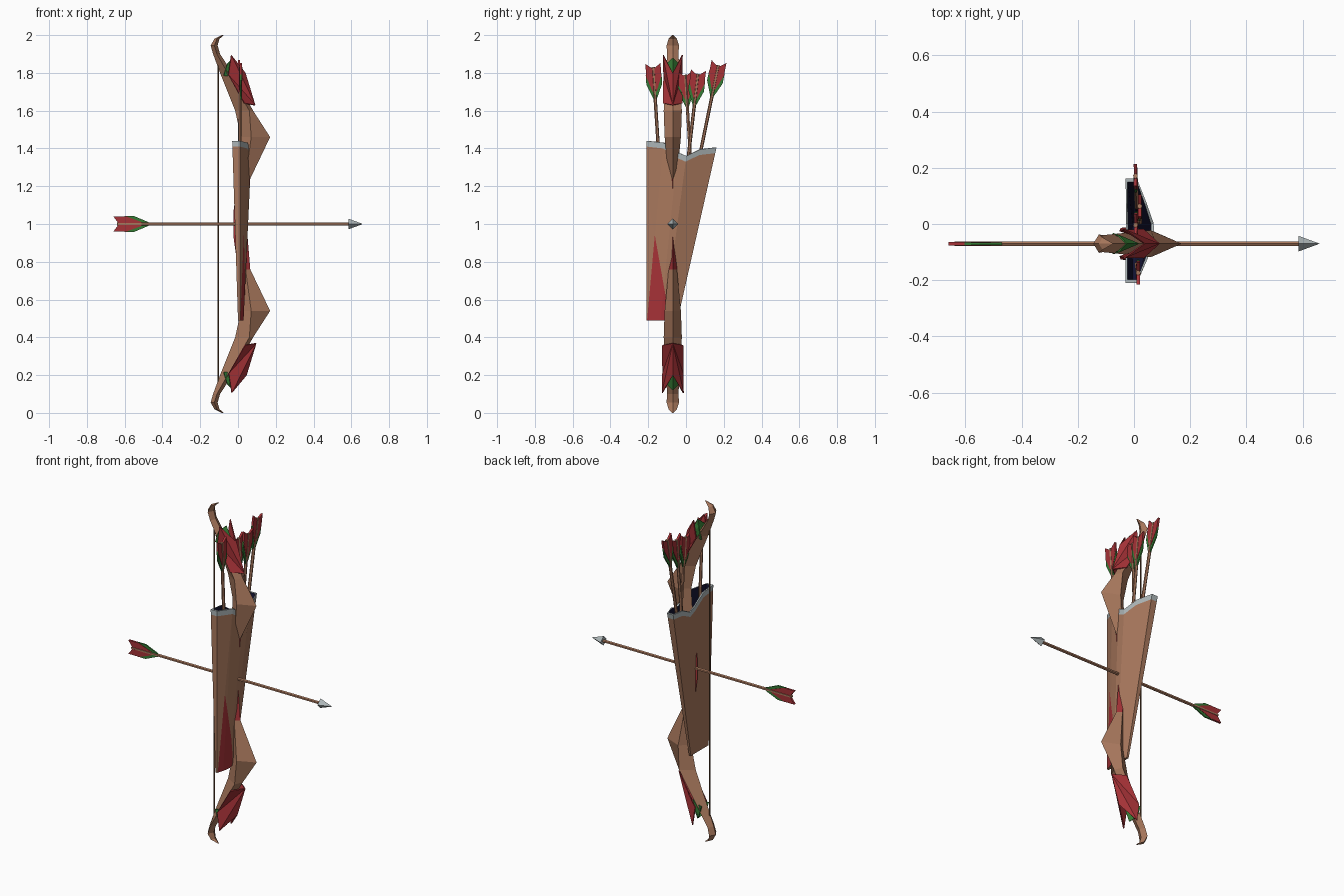
import bpy, bmesh, math
from mathutils import Vector, Matrix

if "Cube" in bpy.data.objects:
    bpy.data.objects.remove(bpy.data.objects["Cube"])

YB = -0.07  # plane of the bow


def material(name, rgb):
    m = bpy.data.materials.new(name)
    m.diffuse_color = (*rgb, 1)
    m.use_nodes = True
    m.node_tree.nodes["Principled BSDF"].inputs["Base Color"].default_value = m.diffuse_color
    return m


WOOD = material("brown wood", (0.40, 0.19, 0.11))
RED = material("red paint", (0.38, 0.032, 0.038))
GREEN = material("green paint", (0.035, 0.20, 0.035))
STEEL = material("pale steel", (0.42, 0.47, 0.48))
NAVY = material("navy lining", (0.006, 0.006, 0.03))
CORD = material("dark cord", (0.16, 0.075, 0.035))


def finish(bm, name, mats, normals=True):
    if normals:
        bmesh.ops.recalc_face_normals(bm, faces=bm.faces[:])
    me = bpy.data.meshes.new(name)
    bm.to_mesh(me)
    bm.free()
    for m in mats:
        me.materials.append(m)
    ob = bpy.data.objects.new(name, me)
    bpy.context.collection.objects.link(ob)
    return ob


def bridge(bm, a, b, mat=0):
    n = len(a)
    faces = []
    for i in range(n):
        f = bm.faces.new((a[i], a[(i + 1) % n], b[(i + 1) % n], b[i]))
        f.material_index = mat
        faces.append(f)
    return faces


def rod(name, p, q, r1, r2, mat, sides=6):
    p, q = Vector(p), Vector(q)
    bm = bmesh.new()
    rot = (q - p).to_track_quat('Z', 'Y').to_matrix().to_4x4()
    bmesh.ops.create_cone(bm, cap_ends=True, segments=sides, radius1=r1, radius2=r2,
                          depth=(q - p).length, matrix=Matrix.Translation((p + q) / 2) @ rot)
    return finish(bm, name, [mat])


# ---- bow: diamond section, rows are z, inner x, side x, outer x, half width
half = [(2.0, -0.085, -0.08, -0.075, 0.004),
        (1.98, -0.125, -0.112, -0.098, 0.022),
        (1.945, -0.145, -0.125, -0.108, 0.033),
        (1.90, -0.132, -0.112, -0.095, 0.030),
        (1.80, -0.095, -0.055, -0.03, 0.036),
        (1.60, -0.015, 0.06, 0.08, 0.048),
        (1.46, 0.015, 0.07, 0.17, 0.043),
        (1.24, 0.0, 0.04, 0.065, 0.022),
        (1.06, -0.025, 0.01, 0.05, 0.012)]
rows = half + [(2 - r[0], *r[1:]) for r in reversed(half)]
bm = bmesh.new()
rings = []
for z, xi, xs, xo, w in rows:
    rings.append([bm.verts.new(c) for c in
                  ((xi, YB, z), (xs, YB - w, z), (xo, YB, z), (xs, YB + w, z))])
for a, b in zip(rings, rings[1:]):
    mid = (a[0].co.z + b[0].co.z) / 2
    bridge(bm, a, b, 1 if abs(mid - 1) < 0.2 else 0)  # red grip
bm.faces.new(rings[0])
bm.faces.new(rings[-1])
finish(bm, "bow", [WOOD, RED])
rod("bow_string", (-0.105, YB, 0.1), (-0.105, YB, 1.9), 0.005, 0.005, CORD, 5)

# ---- painted feather plates folded over the outer ridge of each limb
RED_SHAPE = [(0.092, 0, 1.63), (0.04, 0, 1.80), (-0.035, 0.053, 1.895),
             (-0.05, 0.05, 1.79), (0.035, 0.052, 1.64)]
GREEN_SHAPE = [(0.02, 0, 1.78), (-0.025, 0, 1.88), (-0.055, 0.032, 1.85),
               (-0.075, 0.038, 1.785)]
for name, shape, mat in (("red_feather", RED_SHAPE, RED), ("green_feather", GREEN_SHAPE, GREEN)):
    for end in (1, -1):
        bm = bmesh.new()
        for side in (1, -1):
            v = [bm.verts.new((x, YB + side * y, 1 + end * (z - 1))) for x, y, z in shape]
            for i in range(1, len(v) - 1):
                tri = (v[0], v[i], v[i + 1])
                bm.faces.new(tri if side * end > 0 else tri[::-1])
        bmesh.ops.remove_doubles(bm, verts=bm.verts[:], dist=1e-4)
        ob = finish(bm, name + ("_upper" if end > 0 else "_lower"), [mat])
        s = ob.modifiers.new("thickness", 'SOLIDIFY')
        s.thickness = 0.006


# ---- arrows: shaft, four-sided head and flat forked vanes
VANE_RED = [(0.0, 0.04), (0.07, 0.04), (0.15, 0.010), (0.15, 0)]
VANE_GREEN = [(0.03, 0.028), (0.06, 0.042), (0.11, 0.042), (0.19, 0.008), (0.19, 0)]


def arrow(name, tail, point, across, head=True):
    tail, point, across = Vector(tail), Vector(point), Vector(across)
    d = (point - tail).normalized()
    c = (across - d * across.dot(d)).normalized()
    n = d.cross(c)
    rod(name + "_shaft", tail + d * 0.02, point - d * 0.05, 0.009, 0.009, WOOD, 6)
    if head:
        rod(name + "_head", point - d * 0.075, point, 0.028, 0.0005, STEEL, 4)
    for col, shape, mat, start, th in (("red", VANE_RED, RED, 0.03, 0.006),
                                       ("green", VANE_GREEN, GREEN, 0.05, 0.004)):
        bm = bmesh.new()
        for side in (1, -1):
            pts = [(start, 0)] + shape
            loops = [[bm.verts.new(tail + d * s + c * side * w + n * o) for s, w in pts]
                     for o in (-th, th)]
            bridge(bm, *loops)
            bm.faces.new(loops[0])
            bm.faces.new(loops[1])
        finish(bm, f"{name}_{col}_vanes", [mat])


arrow("nocked_arrow", (-0.66, YB, 1), (0.66, YB, 1), (0, 0, 1))
stored = [((0.015, -0.175, 1.85), (0.01, -0.14, 1.30)),
          ((0.005, -0.005, 1.81), (0.02, 0.03, 1.25)),
          ((0.02, 0.066, 1.815), (0.02, 0.0, 1.25)),
          ((0.005, 0.175, 1.86), (0.01, 0.05, 1.25))]
for i, (t, p) in enumerate(stored):
    arrow(f"stored_arrow_{i + 1}", t, p, (0, 1, 0), head=False)

# ---- quiver: D-shaped tapering loft with wavy rim and dark lining
section = [(-0.21, 0.01, 1.44), (-0.12, 0.05, 1.43), (-0.04, 0.073, 1.38),
           (0.01, 0.073, 1.36), (0.08, 0.045, 1.395), (0.165, 0.01, 1.405)]
outline = section + [(y, -0.03, z) for y, x, z in reversed(section)]


def ring(bm, t=1.0, drop=0.0, inset=0.0):
    """t = 1 at the mouth, 0 at the foot"""
    out = []
    for y, x, z in outline:
        z = 0.49 + (z - drop - 0.49) * t
        k = (z - 0.49) / 0.93
        w = 0.165 + 0.21 * k               # width in y at this height
        u = (y + 0.21) / 0.375
        y2 = -0.21 + u * w
        v = (x + 0.03) / 0.105
        x2 = -0.03 * k + v * (0.03 + 0.075 * k)
        y2 += inset * (1 - 2 * u)
        x2 += (0.01 - x2) * min(1, inset * 14)
        out.append(bm.verts.new((x2, y2, z)))
    return out


bm = bmesh.new()
foot, low = ring(bm, 0), ring(bm, 1, 0.03)
top, lip, floor = ring(bm), ring(bm, 1, 0.0, 0.012), ring(bm, 0.3, 0, 0.012)
walls = bridge(bm, foot, low, 0)
bridge(bm, low, top, 2)
bridge(bm, top, lip, 2)
bridge(bm, lip, floor, 3)
bm.faces.new(floor).material_index = 3
bm.faces.new(foot)
bmesh.ops.recalc_face_normals(bm, faces=bm.faces[:])
# red flame cut into the outer side
apex = Vector((0, -0.165, 0.94))
for y in (-0.206, -0.085):
    faces = [f for f in bm.faces if f.material_index == 0 and f.normal.x > 0.2]
    geom = faces + list({e for f in faces for e in f.edges}) + list({v for f in faces for v in f.verts})
    line = apex - Vector((0, y, 0.49))
    bmesh.ops.bisect_plane(bm, geom=geom, plane_co=apex, plane_no=line.cross(Vector((1, 0, 0))))
for f in bm.faces:
    c = f.calc_center_median()
    k = (0.94 - c.z) / 0.45
    if f.material_index == 0 and f.normal.x > 0.2 and k > 0:
        if apex.y - 0.041 * k < c.y < apex.y + 0.08 * k:
            f.material_index = 1
finish(bm, "quiver", [WOOD, RED, STEEL, NAVY], normals=False)
